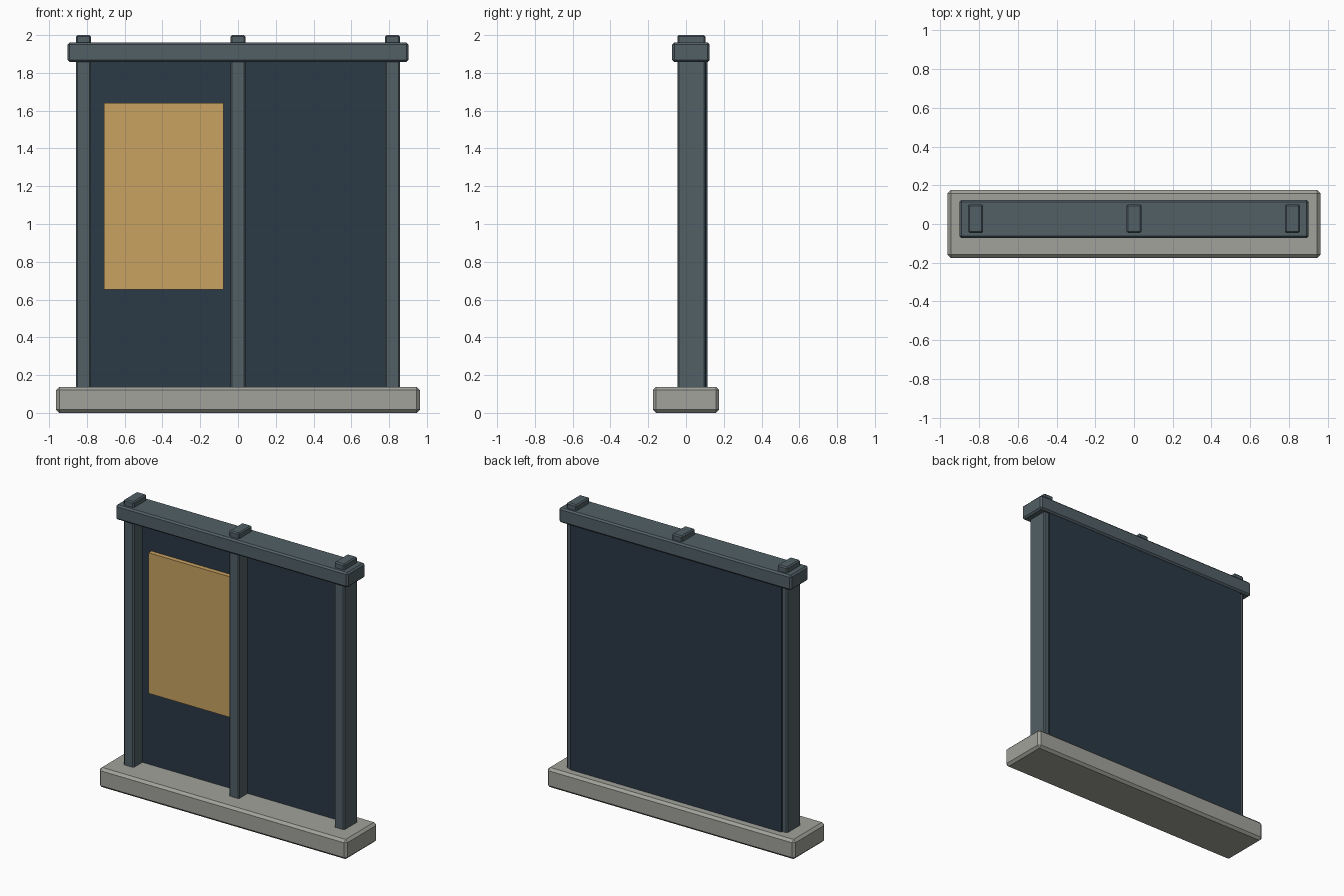
import bpy, bmesh

if "Cube" in bpy.data.objects:
    bpy.data.objects.remove(bpy.data.objects["Cube"])


def material(name, rgb):
    m = bpy.data.materials.new(name)
    m.diffuse_color = (*rgb, 1)
    m.use_nodes = True
    m.node_tree.nodes["Principled BSDF"].inputs["Base Color"].default_value = m.diffuse_color
    return m


STONE = material("stone", (0.36, 0.36, 0.33))
SLATE = material("slate", (0.085, 0.117, 0.133))
NAVY = material("navy", (0.024, 0.041, 0.061))
PAPER = material("tan", (0.58, 0.36, 0.12))


def box(name, lo, hi, mat, chamfer=0.0):
    """Box between two corners, with optional single-segment chamfer."""
    bm = bmesh.new()
    bmesh.ops.create_cube(bm, size=1)
    for v in bm.verts:
        v.co = [(lo[i] + hi[i]) / 2 + v.co[i] * (hi[i] - lo[i]) for i in range(3)]
    if chamfer:
        bmesh.ops.bevel(bm, geom=bm.edges[:], offset=chamfer, segments=1,
                        affect='EDGES', profile=0.5)
    mesh = bpy.data.meshes.new(name)
    bm.to_mesh(mesh)
    bm.free()
    mesh.materials.append(mat)
    ob = bpy.data.objects.new(name, mesh)
    bpy.context.collection.objects.link(ob)
    return ob


# Stone plinth
box("base", (-0.963, -0.175, 0), (0.963, 0.175, 0.138), STONE, 0.017)

# Three uprights running through the plinth and past the top beam
for label, x in (("left", -0.818), ("middle", 0), ("right", 0.818)):
    box(label + "_post", (x - 0.039, -0.046, 0.002), (x + 0.039, 0.102, 2.0), SLATE, 0.008)

# Top beam
box("top_beam", (-0.902, -0.073, 1.857), (0.902, 0.125, 1.961), SLATE, 0.011)

# Dark back panel, spanning post centre to post centre
box("back_panel", (-0.82, 0.052, 0.12), (0.82, 0.113, 1.88), NAVY)

# Tan notice sheet mounted on the left bay
box("notice_sheet", (-0.709, 0.02, 0.653), (-0.077, 0.06, 1.64), PAPER)
